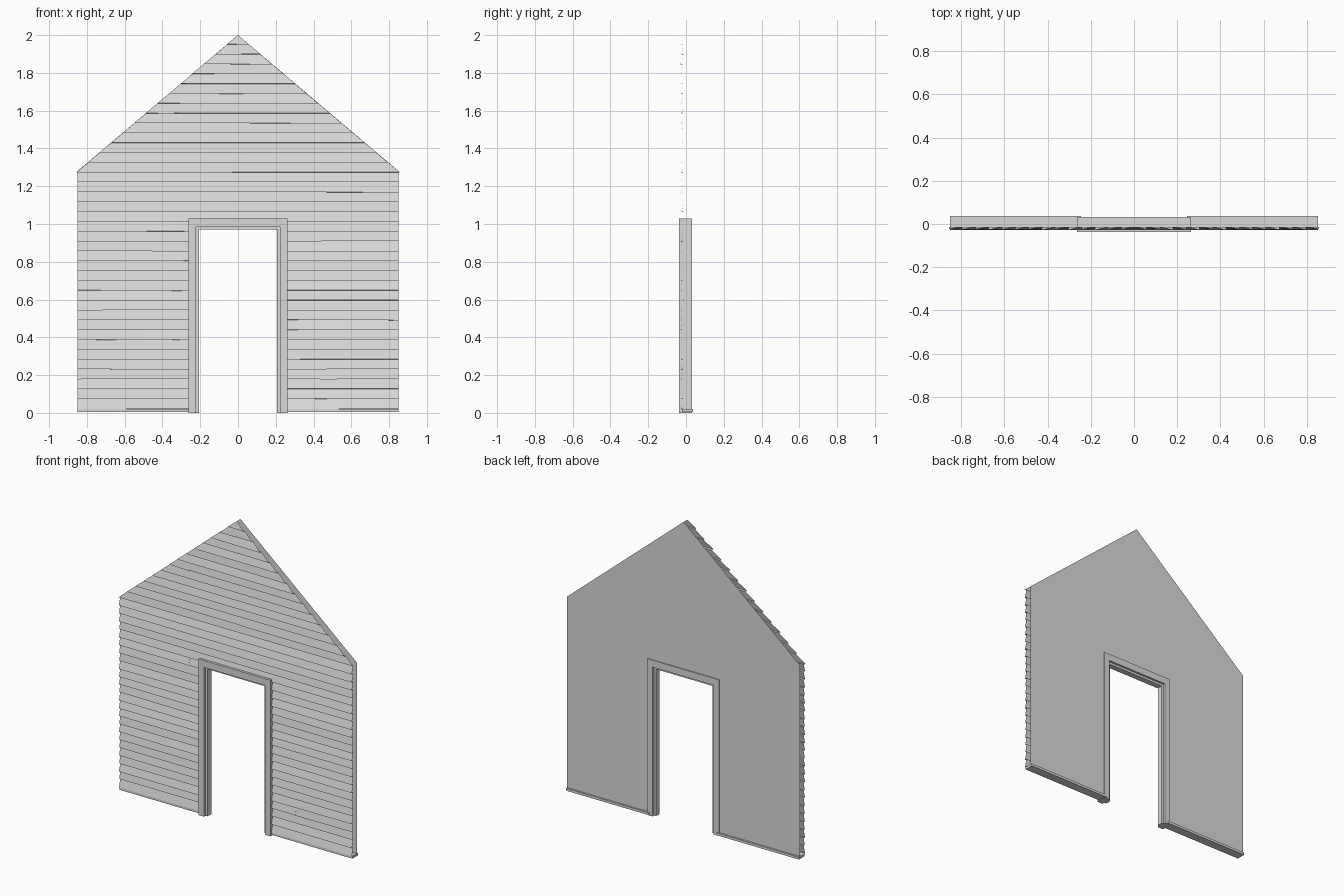
import bpy
import random

random.seed(4)
cube = bpy.data.objects.get("Cube")
if cube:
    bpy.data.objects.remove(cube, do_unlink=True)

# One plain grey for every part
grey = bpy.data.materials.new("plain_grey")
grey.use_nodes = True
colour = (0.7, 0.7, 0.7, 1)
grey.diffuse_color = colour
grey.node_tree.nodes["Principled BSDF"].inputs["Base Color"].default_value = colour

HALF, EAVE_HALF, EAVE, TOP = 0.85, 0.86, 1.27, 2.0
BACK_Y = 0.025
DOOR_HALF, DOOR_TOP = 0.24, 1.0


def add_mesh(name, verts, faces):
    mesh = bpy.data.meshes.new(name)
    mesh.from_pydata(verts, [], faces)
    mesh.materials.append(grey)
    obj = bpy.data.objects.new(name, mesh)
    bpy.context.collection.objects.link(obj)
    return obj


def add_box(name, x, y, z):
    verts = [(a, b, c) for a in x for b in y for c in z]
    faces = [(0, 1, 3, 2), (4, 6, 7, 5), (0, 4, 5, 1),
             (2, 3, 7, 6), (0, 2, 6, 4), (1, 5, 7, 3)]
    return add_mesh(name, verts, faces)


def half_width(z):
    return (TOP - z) * EAVE_HALF / (TOP - EAVE)


# Inner wall sheet with the doorway notched out
right_side = [(DOOR_HALF, DOOR_TOP), (DOOR_HALF, 0.01), (HALF, 0.01), (HALF, 1.28)]
outline = right_side + [(0, TOP)] + [(-x, z) for x, z in reversed(right_side)]
add_mesh("inner_wall", [(x, BACK_Y, z) for x, z in outline],
         [tuple(reversed(range(len(outline))))])

# Overlapping siding boards, open at the ends, some broken by a joint
START, STEP, COUNT = 0.023, 0.0521, 38
joints = {3: 0.435, 7: -0.485, 18: -0.34, 25: 0.03, 30: -0.34}
verts, faces = [], []


def add_board(x0, x1, t0, t1, z0, z1):
    lip = -0.025 + random.uniform(-0.003, 0.002)
    tilt = [random.uniform(-0.002, 0.002) for _ in range(2)]
    n = len(verts)
    verts.extend([(x0, -0.013, z0), (x1, -0.013, z0),
                  (x0, lip, z0 + tilt[0]), (x1, lip, z0 + tilt[1]),
                  (t0, -0.013, z1), (t1, -0.013, z1)])
    faces.extend([(n, n + 1, n + 3, n + 2), (n + 2, n + 3, n + 5, n + 4)])


for k in range(COUNT):
    z0 = START + k * STEP
    z1 = min(z0 + STEP, TOP - 0.001)
    if z0 < EAVE:
        low = high = HALF
    else:
        low, high = half_width(z0), half_width(z1)
    spans = [(-low, low)]
    if z0 < DOOR_TOP - 0.02:
        spans = [(-low, -DOOR_HALF), (DOOR_HALF, low)]
    for a, b in spans:
        cuts = [a, b]
        if k in joints and a < joints[k] < b:
            cuts.insert(1, joints[k])
        for x0, x1 in zip(cuts, cuts[1:]):
            t0 = -high if x0 == -low else x0
            t1 = high if x1 == low else x1
            add_board(x0, x1, t0, t1, z0, z1)
add_mesh("siding", verts, faces)

# Door casing, stops and floor sills, mirrored left and right
for side, s in (("left", 1), ("right", -1)):
    def span(a, b):
        return sorted((s * a, s * b))
    add_box(side + "_door_post", span(0.222, 0.263), (-0.037, 0.032), (0.0, 1.03))
    add_box(side + "_door_stop", span(0.207, 0.222), (-0.02, 0.018), (0.0, 0.985))
    add_box(side + "_sill", span(0.245, HALF), (-0.022, 0.037), (0.004, 0.02))
add_box("door_header", (-0.222, 0.222), (-0.037, 0.032), (0.985, 1.03))
add_box("door_header_stop", (-0.207, 0.207), (-0.02, 0.018), (0.97, 0.985))
